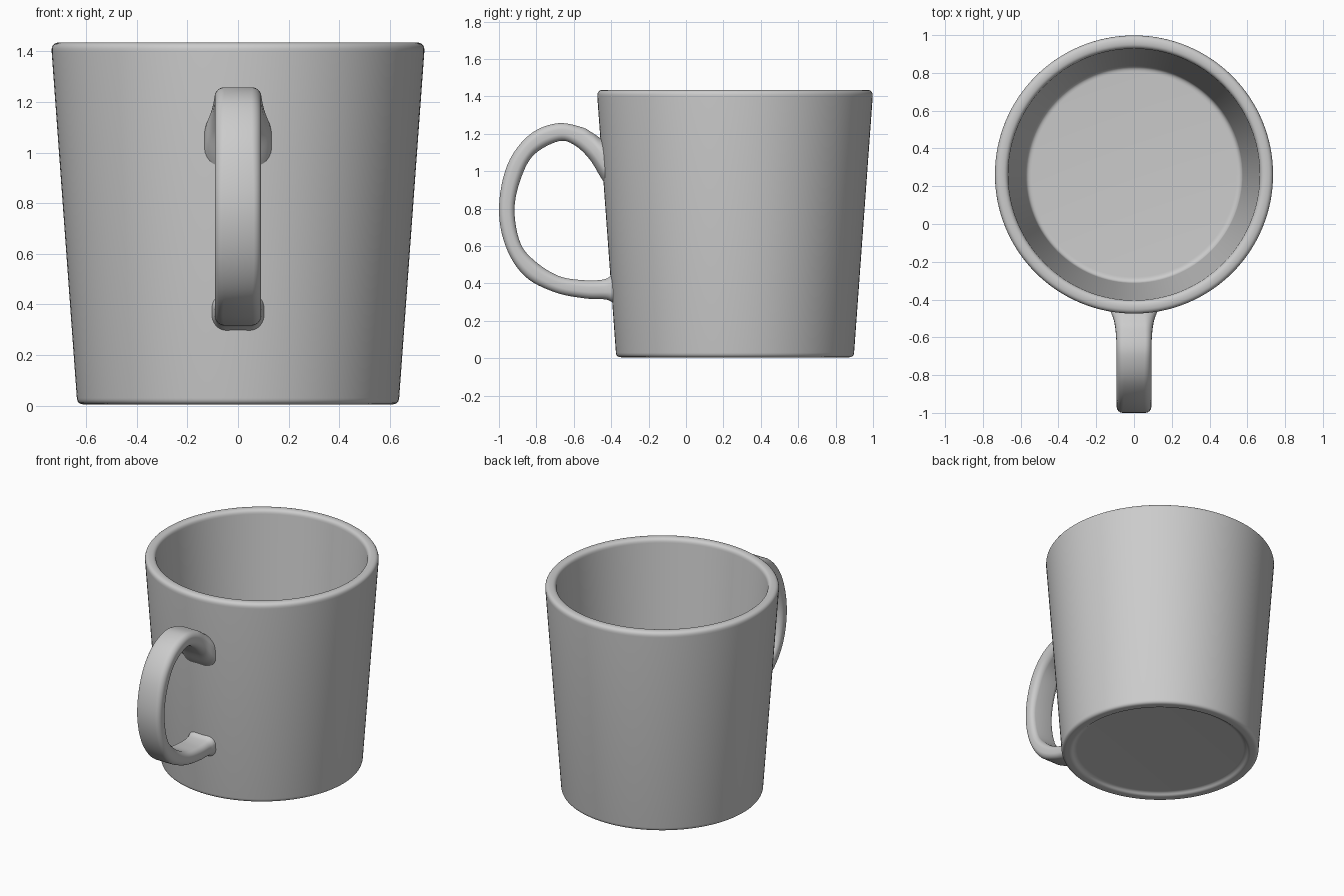
import bpy, bmesh, math
from mathutils import Vector

if "Cube" in bpy.data.objects:
    bpy.data.objects.remove(bpy.data.objects["Cube"])

CY = 0.262  # centre of the cup body in y


def finish(bm, name):
    bmesh.ops.remove_doubles(bm, verts=bm.verts[:], dist=1e-5)
    bmesh.ops.recalc_face_normals(bm, faces=bm.faces[:])
    me = bpy.data.meshes.new(name)
    bm.to_mesh(me)
    bm.free()
    ob = bpy.data.objects.new(name, me)
    bpy.context.collection.objects.link(ob)
    bpy.ops.object.select_all(action='DESELECT')
    ob.select_set(True)
    bpy.context.view_layer.objects.active = ob
    bpy.ops.object.shade_smooth_by_angle(angle=math.radians(45))
    return ob


def round_corners(points, steps=6):
    """points: (r, z, fillet length); each corner becomes a smooth arc."""
    out = []
    for i, (r, z, f) in enumerate(points):
        p = Vector((r, z))
        if f == 0:
            out.append(p)
            continue
        a = p + (Vector(points[i - 1][:2]) - p).normalized() * f
        b = p + (Vector(points[i + 1][:2]) - p).normalized() * f
        for k in range(steps + 1):
            t = k / steps
            out.append(a * (1 - t) ** 2 + p * 2 * t * (1 - t) + b * t * t)
    return out


# Cup body: tapered wall, rounded rim, recessed underside
profile = round_corners([
    (0, 0.025, 0), (0.552, 0.025, 0.015), (0.575, 0.005, 0.012),
    (0.635, 0.005, 0.025), (0.739, 1.435, 0.036), (0.668, 1.435, 0.03),
    (0.573, 0.08, 0.03), (0, 0.08, 0)])
bm = bmesh.new()
vs = [bm.verts.new((p.x, CY, p.y)) for p in profile]
vs = [v.index and v or v for v in vs]
edges = [bm.edges.new(pair) for pair in zip(vs, vs[1:])]
for v in vs:
    v.co.y = CY
bmesh.ops.spin(bm, geom=vs + edges, cent=(0, CY, 0), axis=(0, 0, 1),
               angle=math.tau, steps=128, use_duplicate=False)
finish(bm, "cup_body")

# Handle stations: outer y, z, inner y, z, half width (flared at the joints)
stations = [
    (-0.420, 1.155, -0.420, 0.915, 0.137), (-0.463, 1.180, -0.455, 0.965, 0.126),
    (-0.500, 1.205, -0.516, 1.064, 0.107), (-0.560, 1.236, -0.596, 1.139, 0.096),
    (-0.690, 1.256, -0.680, 1.160, 0.092), (-0.837, 1.195, -0.810, 1.090, 0.092),
    (-0.954, 1.037, -0.880, 0.968, 0.092), (-1.000, 0.807, -0.917, 0.797, 0.092),
    (-0.965, 0.600, -0.885, 0.615, 0.092), (-0.863, 0.439, -0.800, 0.513, 0.092),
    (-0.703, 0.353, -0.676, 0.438, 0.092), (-0.543, 0.320, -0.543, 0.417, 0.092),
    (-0.440, 0.315, -0.447, 0.420, 0.093), (-0.405, 0.305, -0.405, 0.438, 0.100),
    (-0.365, 0.275, -0.365, 0.480, 0.108)]


def catmull(pts, sub):
    q = [Vector(p) for p in pts]
    q = [q[0] * 2 - q[1]] + q + [q[-1] * 2 - q[-2]]
    for i in range(1, len(q) - 2):
        a, b, c, d = q[i - 1:i + 3]
        for k in range(sub):
            t = k / sub
            yield (b * 2 + (c - a) * t + (a * 2 - b * 5 + c * 4 - d) * t ** 2
                   + (b * 3 - a - c * 3 + d) * t ** 3) / 2
    yield q[-2]


def section(oy, oz, iy, iz, w, n=32):
    """Rounded-rectangle ring between the outer and inner outline."""
    outer, inner = Vector((0, oy, oz)), Vector((0, iy, iz))
    mid, half = (outer + inner) / 2, (outer - inner) / 2
    h = half.length
    r = min(0.8 * h, 0.75 * w)
    ring = []
    for k in range(n):
        a = math.tau * (k + 0.5) / n
        c, s = math.cos(a), math.sin(a)
        x = math.copysign(w - r, c) + r * c
        u = math.copysign(h - r, s) + r * s
        ring.append(Vector((x, 0, 0)) + mid + half * (u / h))
    return ring


# Handle: loft of the sections, ends buried in the wall
bm = bmesh.new()
rings = [[bm.verts.new(p) for p in section(*s)] for s in catmull(stations, 6)]
for a, b in zip(rings, rings[1:]):
    for k in range(len(a)):
        j = (k + 1) % len(a)
        bm.faces.new((a[k], a[j], b[j], b[k]))
bm.faces.new(rings[0])
bm.faces.new(rings[-1])
finish(bm, "handle")
